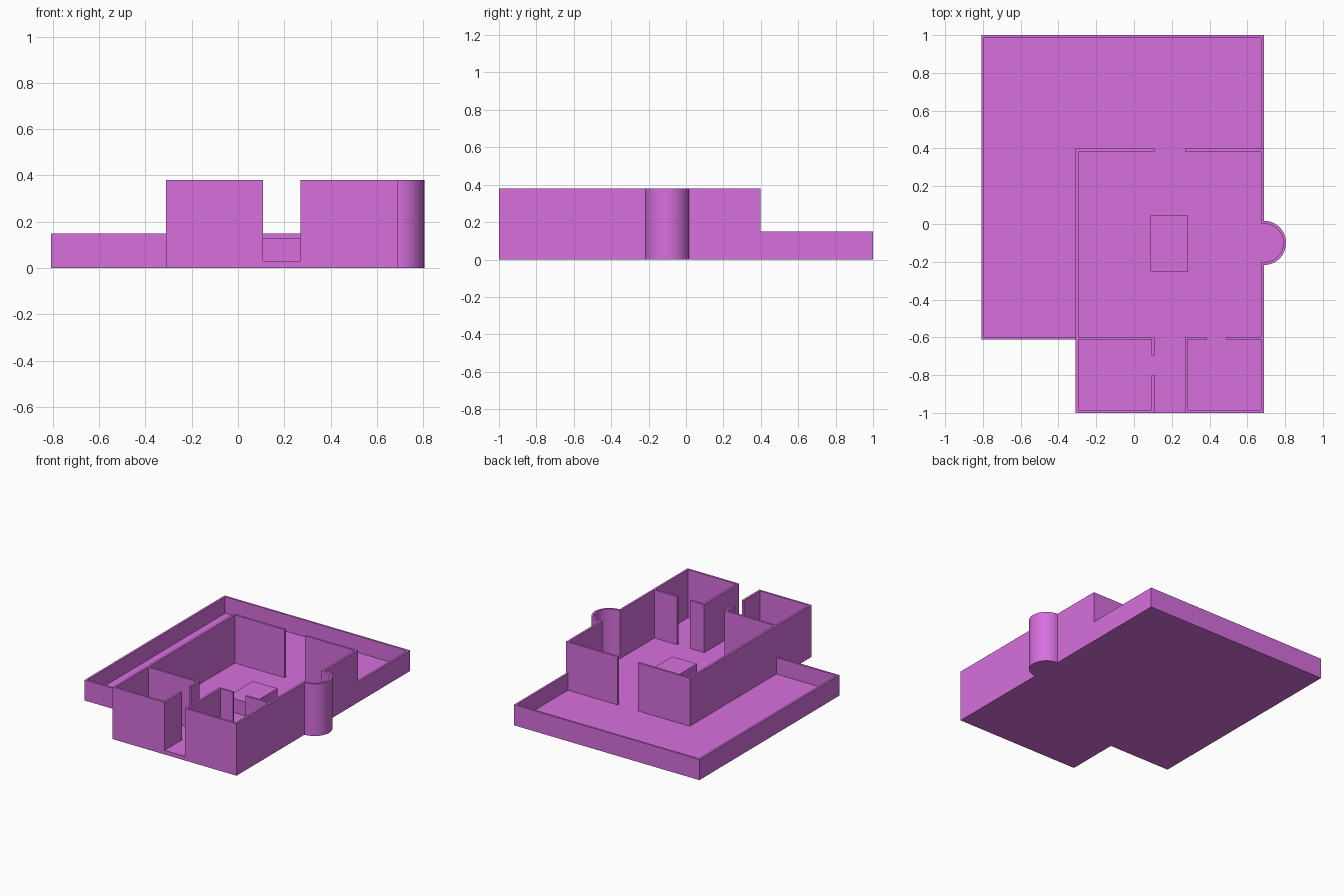
import bpy, bmesh, math

if "Cube" in bpy.data.objects:
    bpy.data.objects.remove(bpy.data.objects["Cube"])

# Shared plan dimensions
T = 0.015                     # wall thickness
XL, XH, XR = -0.808, -0.31, 0.688   # yard left, house left, right side
YB, YM, YT = -1.0, -0.612, 0.399    # house front, cross wall, house back
D0, D1 = 0.108, 0.271         # front and back doorway sides
BAY_Y, BAY_R = -0.1, 0.117    # round bay
FLOOR, LOW, HIGH = 0.03, 0.15, 0.38

mat = bpy.data.materials.new("orchid")
mat.diffuse_color = (0.68, 0.16, 0.73, 1)
mat.use_nodes = True
mat.node_tree.nodes["Principled BSDF"].inputs["Base Color"].default_value = mat.diffuse_color


def extrude(name, outline, z0, z1):
    """Closed plan outline extruded upward into a solid."""
    bm = bmesh.new()
    face = bm.faces.new([bm.verts.new((x, y, z0)) for x, y in outline])
    top = bmesh.ops.extrude_face_region(bm, geom=[face])
    verts = [v for v in top["geom"] if isinstance(v, bmesh.types.BMVert)]
    bmesh.ops.translate(bm, verts=verts, vec=(0, 0, z1 - z0))
    bmesh.ops.recalc_face_normals(bm, faces=bm.faces)
    mesh = bpy.data.meshes.new(name)
    bm.to_mesh(mesh)
    bm.free()
    mesh.materials.append(mat)
    ob = bpy.data.objects.new(name, mesh)
    bpy.context.collection.objects.link(ob)
    return ob


def arc(r, n=32):
    """Half circle of the bay, from back to front."""
    return [(XR + r * math.cos(a), BAY_Y + r * math.sin(a))
            for a in (math.pi / 2 - math.pi * i / n for i in range(n + 1))]


def smooth(ob):
    bpy.ops.object.select_all(action='DESELECT')
    ob.select_set(True)
    bpy.context.view_layer.objects.active = ob
    bpy.ops.object.shade_smooth_by_angle(angle=math.radians(30))


# Left half of the house with its front room
extrude("house_walls_left", [
    (D0, YT), (XH, YT), (XH, YB), (D0, YB), (D0, -0.8), (D0 - T, -0.8),
    (D0 - T, YB + T), (XH + T, YB + T), (XH + T, YM), (D0 - T, YM),
    (D0 - T, -0.695), (D0, -0.695), (D0, YM + T), (XH + T, YM + T),
    (XH + T, YT - T), (D0, YT - T)], 0, HIGH)

# Right half of the house with front room and round bay
inner = arc(BAY_R - T)[::-1]
right = extrude("house_walls_right", [
    (D1, YT), (XR, YT), *arc(BAY_R), (XR, YB), (D1, YB), (D1, YM + T),
    (0.387, YM + T), (0.387, YM), (D1 + T, YM), (D1 + T, YB + T),
    (XR - T, YB + T), (XR - T, YM), (0.491, YM), (0.491, YM + T),
    (XR - T, YM + T), (XR - T, inner[0][1]), *inner,
    (XR - T, inner[-1][1]), (XR - T, YT - T), (D1, YT - T)], 0, HIGH)
smooth(right)

# Low wall around the yard
extrude("yard_wall", [
    (XH, YM), (XL, YM), (XL, 1), (XR, 1), (XR, YT), (XR - T, YT),
    (XR - T, 1 - T), (XL + T, 1 - T), (XL + T, YM + T), (XH, YM + T)], 0, LOW)

# Floor slab tucked into the walls, reaching the front at the doorway
h = T / 2
extrude("floor", [
    (XL + h, YM + h), (XL + h, 1 - h), (XR - h, 1 - h),
    (XR - h, BAY_Y + BAY_R - h), *arc(BAY_R - h), (XR - h, BAY_Y - BAY_R + h),
    (XR - h, YB + h), (D1, YB + h), (D1, YB), (D0, YB), (D0, YB + h),
    (XH + h, YB + h), (XH + h, YM + h)], 0, FLOOR)

# Block in the middle of the main room
extrude("hall_block", [(0.088, -0.252), (0.287, -0.252),
                       (0.287, 0.045), (0.088, 0.045)], FLOOR, 0.13)
